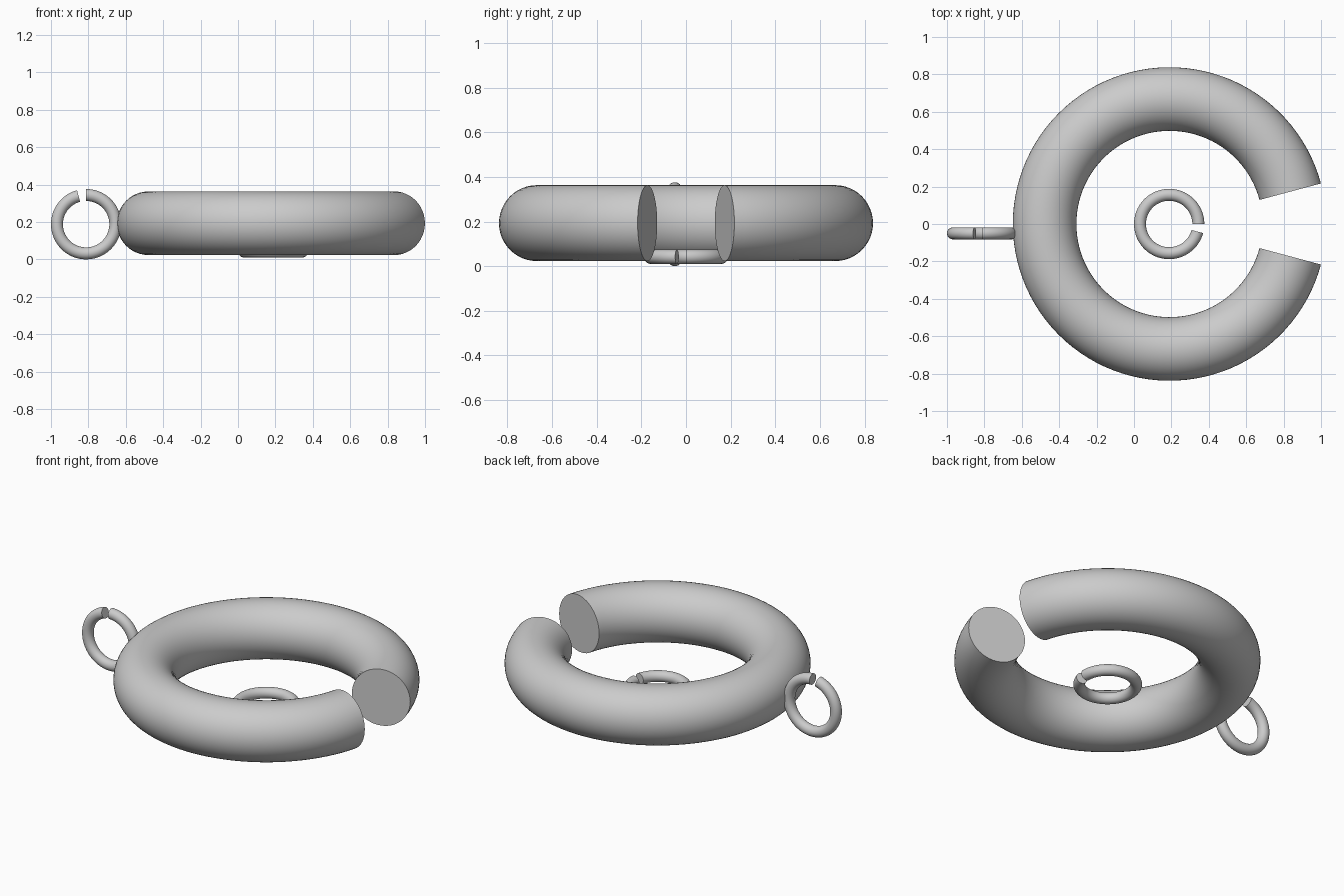
import bpy, bmesh
from math import sin, cos, radians, pi
from mathutils import Matrix

if "Cube" in bpy.data.objects:
    bpy.data.objects.remove(bpy.data.objects["Cube"])


def split_ring(name, major, minor, start, end, centre, upright=False, steps=96, sides=48):
    """Open torus with flat capped ends, swept from start to end degrees."""
    bm = bmesh.new()
    loops = []
    for i in range(steps + 1):
        a = radians(start + (end - start) * i / steps)
        loop = []
        for j in range(sides):
            t = 2 * pi * j / sides
            r = major + minor * cos(t)
            loop.append(bm.verts.new((r * cos(a), r * sin(a), minor * sin(t))))
        loops.append(loop)
    for p, q in zip(loops, loops[1:]):
        for j in range(sides):
            k = (j + 1) % sides
            bm.faces.new((p[j], q[j], q[k], p[k]))
    # flat end caps
    bm.faces.new(loops[0])
    bm.faces.new(loops[-1][::-1])
    if upright:
        bm.transform(Matrix.Rotation(radians(90), 4, 'X'))
    bmesh.ops.recalc_face_normals(bm, faces=bm.faces)
    mesh = bpy.data.meshes.new(name)
    bm.to_mesh(mesh)
    bm.free()
    obj = bpy.data.objects.new(name, mesh)
    obj.location = centre
    bpy.context.collection.objects.link(obj)
    bpy.ops.object.select_all(action='DESELECT')
    obj.select_set(True)
    bpy.context.view_layer.objects.active = obj
    bpy.ops.object.shade_smooth_by_angle(angle=radians(40))
    return obj


# thick main ring, opening towards +x
split_ring("main_ring", 0.668, 0.17, 15, 345, (0.19, 0, 0.193))
# small flat ring in the middle
split_ring("inner_ring", 0.156, 0.032, 0, 345, (0.188, 0, 0.042))
# small upright ring touching the left side, opening at the top
split_ring("side_ring", 0.156, 0.032, 105, 450, (-0.812, -0.05, 0.188), upright=True)
